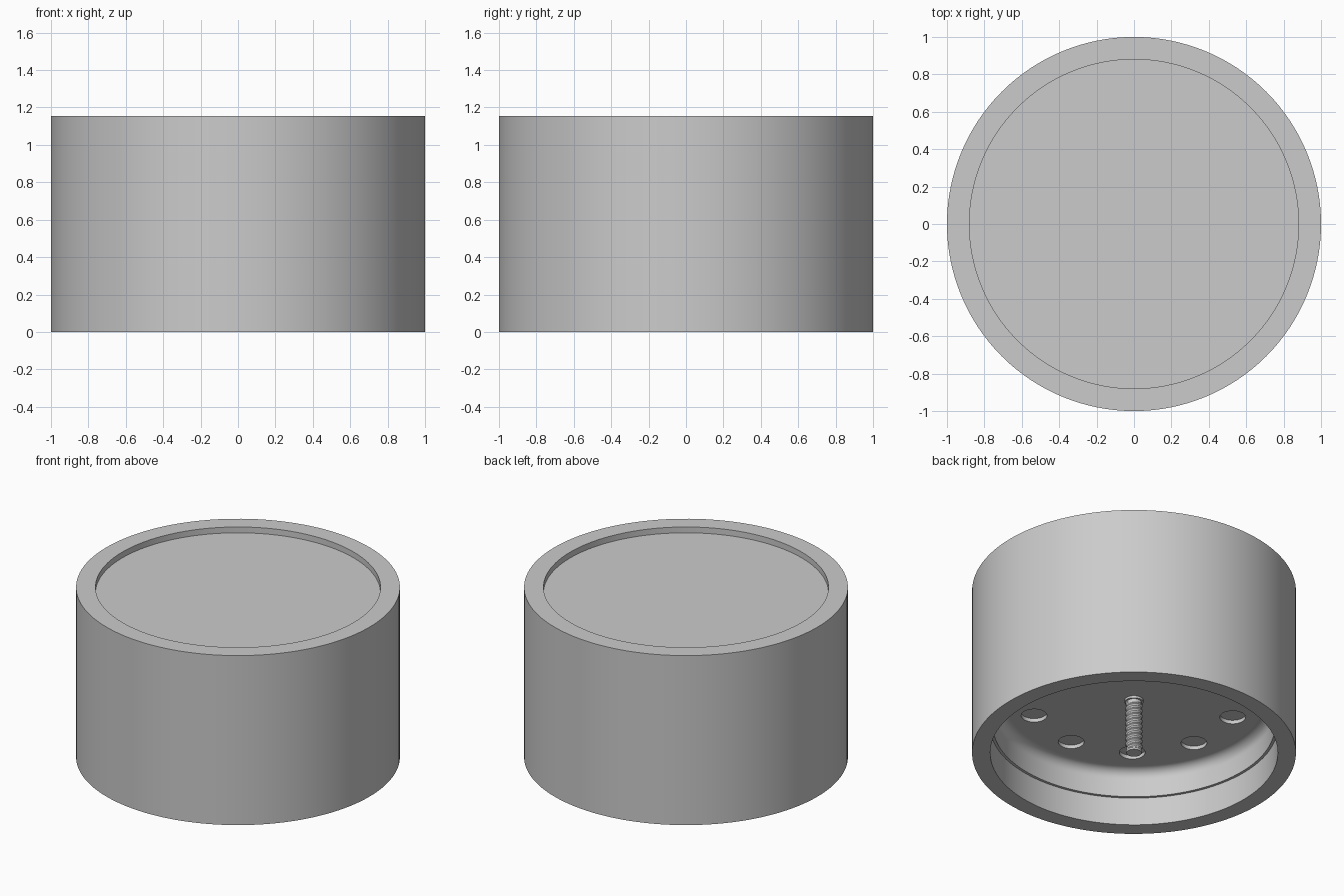
import bpy, bmesh
from math import sin, cos, pi, radians
from mathutils import Matrix

cube = bpy.data.objects.get("Cube")
if cube:
    bpy.data.objects.remove(cube, do_unlink=True)

HEIGHT = 1.155
CEILING = 0.375      # height of the underside cavity's roof
CAVITY_R = 0.87
FILLET = 0.065

grey = bpy.data.materials.new("plain grey")
grey.use_nodes = True
grey.diffuse_color = (0.6, 0.6, 0.6, 1)
grey.node_tree.nodes["Principled BSDF"].inputs["Base Color"].default_value = (0.6, 0.6, 0.6, 1)


def add_object(name, bm):
    bmesh.ops.recalc_face_normals(bm, faces=bm.faces)
    mesh = bpy.data.meshes.new(name)
    bm.to_mesh(mesh)
    bm.free()
    obj = bpy.data.objects.new(name, mesh)
    mesh.materials.append(grey)
    bpy.context.collection.objects.link(obj)
    return obj


def activate(obj):
    bpy.ops.object.select_all(action='DESELECT')
    obj.select_set(True)
    bpy.context.view_layer.objects.active = obj


def lathe(name, profile, steps):
    """Revolve (radius, height) points about the z axis."""
    bm = bmesh.new()
    verts = [bm.verts.new((r, 0, z)) for r, z in profile]
    edges = [bm.edges.new(pair) for pair in zip(verts, verts[1:])]
    bmesh.ops.spin(bm, geom=verts + edges, axis=(0, 0, 1), cent=(0, 0, 0),
                   angle=2 * pi, steps=steps)
    bmesh.ops.remove_doubles(bm, verts=bm.verts, dist=1e-5)
    return add_object(name, bm)


# Body: recessed top, straight wall, stepped cavity with a filleted roof
fillet = [(CAVITY_R - FILLET * (1 - cos(a)), CEILING - FILLET * (1 - sin(a)))
          for a in (i * pi / 16 for i in range(9))]
profile = [(0, HEIGHT - 0.04), (0.88, HEIGHT - 0.04), (0.88, HEIGHT),
           (1, HEIGHT), (1, 0), (0.888, 0), (0.888, 0.19), (CAVITY_R, 0.19)]
profile += fillet + [(0.795, CEILING), (0, CEILING)]
body = lathe("body", profile, 128)

# Ring of ten shallow round pockets in the cavity roof
bm = bmesh.new()
for i in range(10):
    a = radians(15 + 36 * i)
    place = Matrix.Translation((0.645 * cos(a), 0.645 * sin(a), CEILING))
    bmesh.ops.create_cone(bm, cap_ends=True, segments=32, radius1=0.08,
                          radius2=0.08, depth=0.05, matrix=place)
cutter = add_object("pocket_cutter", bm)
cutter.hide_render = True
cut = body.modifiers.new("pockets", 'BOOLEAN')
cut.operation = 'DIFFERENCE'
cut.solver = 'EXACT'
cut.object = cutter
activate(body)
bpy.ops.object.modifier_apply(modifier=cut.name)
bpy.data.objects.remove(cutter, do_unlink=True)

# Central threaded stud: a core plus a helical thread
core = lathe("stud_core", [(0, 0), (0.046, 0), (0.05, 0.006), (0.05, 0.012),
                           (0.047, 0.016), (0.047, 0.36), (0.058, 0.36),
                           (0.058, CEILING + 0.01), (0, CEILING + 0.01)], 32)

PITCH, TURNS, SEGS = 0.036, 9, 24
bm = bmesh.new()
previous = None
for i in range(TURNS * SEGS + 1):
    a = 2 * pi * i / SEGS
    z = 0.014 + PITCH * i / SEGS
    section = [bm.verts.new((r * cos(a), r * sin(a), z + dz * PITCH))
               for r, dz in ((0.044, 0), (0.054, 0.4), (0.054, 0.55), (0.044, 0.95))]
    if previous:
        for j in range(4):
            k = (j + 1) % 4
            bm.faces.new((previous[j], previous[k], section[k], section[j]))
    else:
        bm.faces.new(section)
    previous = section
bm.faces.new(previous)
thread = add_object("stud_thread", bm)

for obj in (body, core, thread):
    activate(obj)
    bpy.ops.object.shade_smooth_by_angle(angle=radians(30))
